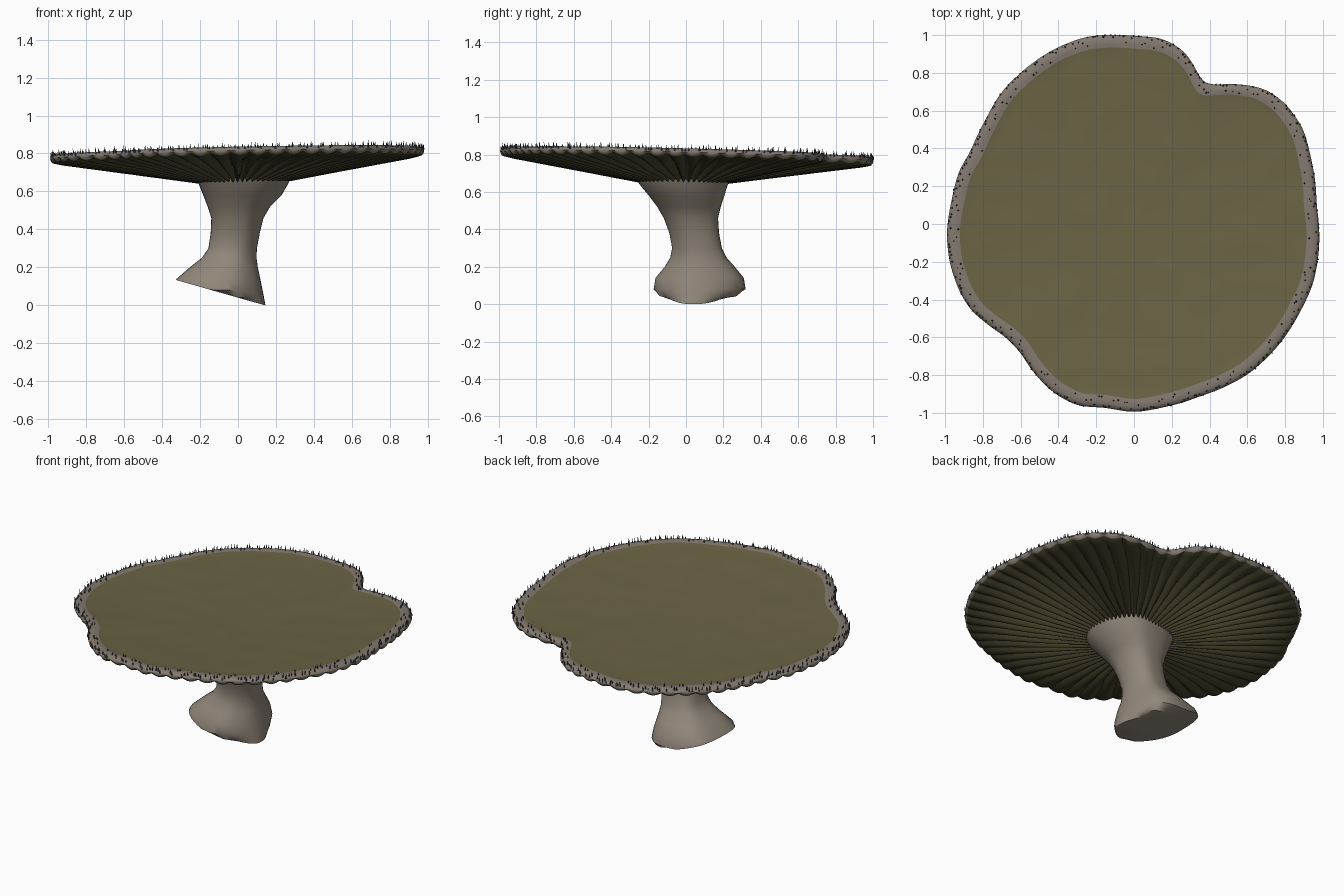
import bpy, bmesh, math, random
from mathutils import Vector, noise

if "Cube" in bpy.data.objects:
    bpy.data.objects.remove(bpy.data.objects["Cube"])

random.seed(4)
TAU = math.tau


def srgb(r, g, b):
    f = lambda c: ((c / 255 + 0.055) / 1.055) ** 2.4 if c > 10 else c / 3294
    return (f(r), f(g), f(b), 1)


def material(name, rgb):
    m = bpy.data.materials.new(name)
    m.diffuse_color = srgb(*rgb)
    m.use_nodes = True
    m.node_tree.nodes["Principled BSDF"].inputs["Base Color"].default_value = m.diffuse_color
    return m


OLIVE = material("olive cap top", (106, 99, 68))
RIM = material("grey brown rim", (130, 121, 111))
GILL = material("dark olive gills", (70, 66, 43))
STEM = material("pale brown stem", (145, 135, 122))
HAIR = material("dark slate hairs", (74, 74, 82))


def make(name, bm, mats, angle=None):
    bmesh.ops.recalc_face_normals(bm, faces=bm.faces)
    me = bpy.data.meshes.new(name)
    bm.to_mesh(me)
    bm.free()
    for m in mats:
        me.materials.append(m)
    ob = bpy.data.objects.new(name, me)
    bpy.context.collection.objects.link(ob)
    if angle:
        bpy.ops.object.select_all(action='DESELECT')
        ob.select_set(True)
        bpy.context.view_layer.objects.active = ob
        bpy.ops.object.shade_smooth_by_angle(angle=math.radians(angle))
    return ob


# Cap outline seen from above, counter-clockwise
OUTLINE = [(0.975, -0.1), (0.96, 0.1), (0.93, 0.35), (0.89, 0.5), (0.8, 0.63), (0.7, 0.705),
           (0.6, 0.73), (0.4, 0.73), (0.35, 0.76), (0.3, 0.86), (0.25, 0.92), (0.15, 0.975),
           (0, 0.99), (-0.25, 0.985), (-0.42, 0.92), (-0.58, 0.81), (-0.7, 0.69), (-0.78, 0.55),
           (-0.86, 0.38), (-0.92, 0.28), (-0.96, 0.12), (-0.985, -0.05), (-0.97, -0.2),
           (-0.92, -0.35), (-0.86, -0.45), (-0.78, -0.52), (-0.68, -0.59), (-0.6, -0.67),
           (-0.52, -0.79), (-0.42, -0.89), (-0.3, -0.955), (-0.15, -0.965), (0, -0.99),
           (0.15, -0.965), (0.35, -0.905), (0.6, -0.79), (0.75, -0.65), (0.88, -0.45), (0.94, -0.32)]
POLAR = sorted((math.atan2(y, x) % TAU, math.hypot(x, y)) for x, y in OUTLINE)
POLAR = [(POLAR[-1][0] - TAU, POLAR[-1][1])] + POLAR + [(POLAR[0][0] + TAU, POLAR[0][1])]


def radius_raw(a):
    a %= TAU
    for (a0, r0), (a1, r1) in zip(POLAR, POLAR[1:]):
        if a0 <= a <= a1:
            return r0 + (r1 - r0) * (a - a0) / (a1 - a0)
    return POLAR[0][1]


def radius(a):
    # averaged a little to round the corners
    return 1.006 * sum(radius_raw(a + k * 0.02) for k in (-2, -1, 0, 1, 2)) / 5


def plane(x, y):
    return 0.81 + 0.022 * x - 0.025 * y


def top_z(x, y, frac):
    # slightly dished, faintly wrinkled top
    bump = 0.004 * noise.noise(Vector((x * 6, y * 6, 0))) * min(1, frac * 3)
    return plane(x, y) - 0.025 * (1 - frac ** 2) + bump


def loft(bm, rings, mats, cap_ends=True):
    loops = [[bm.verts.new(p) for p in r] for r in rings]
    n = len(loops[0])
    for k in range(len(loops) - 1):
        for i in range(n):
            j = (i + 1) % n
            f = bm.faces.new((loops[k][i], loops[k][j], loops[k + 1][j], loops[k + 1][i]))
            f.material_index = mats[k]
    if cap_ends:
        for loop, m in ((loops[0], mats[0]), (loops[-1], mats[-1])):
            bm.faces.new(loop).material_index = m


# Cap: one loft from the top centre, over the rim, and back along the gills
GILLS = 62
N = GILLS * 10
angles = [TAU * i / N for i in range(N)]
radii = [radius(a) for a in angles]
rings, mats = [], []

for k in range(1, 17):                      # olive top
    t = 0.02 + 0.98 * (k - 1) / 15
    ring = []
    for a, R in zip(angles, radii):
        r = (R - 0.068) * t
        x, y = r * math.cos(a), r * math.sin(a)
        ring.append((x, y, top_z(x, y, t * 0.97)))
    rings.append(ring)
    mats.append(0)
mats[-1] = 1


def scallop(a, r):
    # rounded gill ridges with sharp creases, bending slightly along their length
    w = 0.5 * noise.noise(Vector((3 * math.cos(a), 3 * math.sin(a), r * 2.5)))
    return 1 - abs(math.sin(a * GILLS / 2 + w * 1.6))


for d, dz, m in ((0.05, 0.002, 1), (0.025, 0.002, 1), (0.006, -0.006, 1),
                 (0.0, -0.018, 1), (0.003, -0.03, 1), (0.012, -0.042, 2)):   # rim
    ring = []
    for a, R in zip(angles, radii):
        r = R - d
        x, y = r * math.cos(a), r * math.sin(a)
        s = 0.016 * scallop(a, r) if dz < -0.02 else 0
        ring.append((x, y, plane(x, y) + dz + s))
    rings.append(ring)
    mats.append(m)

for k in range(1, 19):                      # gills
    t = 1 - k / 18
    ring = []
    for a, R in zip(angles, radii):
        R1 = R - 0.012
        r = 0.12 + (R1 - 0.12) * t
        x, y = r * math.cos(a), r * math.sin(a)
        edge = plane(R1 * math.cos(a), R1 * math.sin(a)) - 0.045
        u = max(0, (r - 0.2) / (R1 - 0.2))
        depth = 0.016 + 0.022 * math.sin(math.pi * min(1, u * 0.9 + 0.1))
        ring.append((x, y, 0.64 + (edge - 0.64) * u + depth * scallop(a, r)))
    rings.append(ring)
    mats.append(2)

bm = bmesh.new()
loft(bm, rings, mats[:-1])
make("mushroom_cap", bm, [OLIVE, RIM, GILL], 50)

# Stem: (z, x min, x max, y min, y max), cut off by a slanting plane at the foot
SECTIONS = [(0.67, -0.23, 0.28, -0.265, 0.245), (0.64, -0.215, 0.265, -0.25, 0.23),
            (0.58, -0.19, 0.23, -0.2, 0.21), (0.52, -0.165, 0.17, -0.155, 0.19),
            (0.46, -0.145, 0.135, -0.12, 0.175), (0.38, -0.148, 0.115, -0.09, 0.18),
            (0.3, -0.16, 0.1, -0.075, 0.195), (0.25, -0.195, 0.098, -0.085, 0.22),
            (0.2, -0.26, 0.105, -0.115, 0.265), (0.14, -0.33, 0.118, -0.165, 0.315),
            (0.08, -0.335, 0.13, -0.175, 0.325), (0.04, -0.33, 0.138, -0.15, 0.28),
            (0.0, -0.3, 0.145, -0.11, 0.2)]
M = 40


def sgn_pow(v, p):
    return math.copysign(abs(v) ** p, v)


rings = []
for z, x0, x1, y0, y1 in SECTIONS:
    ring = []
    for i in range(M):
        a = TAU * i / M
        lump = 1 + 0.035 * (math.cos(5 * a + 0.6) - 1) * 0.5
        x = (x0 + x1) / 2 + (x1 - x0) / 2 * sgn_pow(math.cos(a), 0.85) * lump
        y = (y0 + y1) / 2 + (y1 - y0) / 2 * sgn_pow(math.sin(a), 0.85) * lump
        ring.append((x, y, max(z, 0.0405 - 0.284 * x, 0)))
    rings.append(ring)
bm = bmesh.new()
loft(bm, rings, [0] * (len(rings) - 1))
make("stem", bm, [STEM], 40)

# Short upright hairs scattered along the rim
bm = bmesh.new()
for i in range(340):
    a = TAU * (i + random.uniform(-0.4, 0.4)) / 340
    d = random.choice((random.uniform(0.0, 0.015), random.uniform(0.0, 0.06)))
    r = radius(a) - d
    x, y = r * math.cos(a), r * math.sin(a)
    z = plane(x, y) - (0.012 if d < 0.008 else 0.004)
    h, w = random.uniform(0.018, 0.034), random.uniform(0.004, 0.0065)
    lean = random.uniform(-0.003, 0.007)
    tip = bm.verts.new((x + lean * math.cos(a), y + lean * math.sin(a), z + h))
    base = [bm.verts.new((x + w * math.cos(TAU * k / 5), y + w * math.sin(TAU * k / 5), z)) for k in range(5)]
    for k in range(5):
        bm.faces.new((base[k], base[(k + 1) % 5], tip))
    bm.faces.new(base[::-1])
make("rim_hairs", bm, [HAIR])
